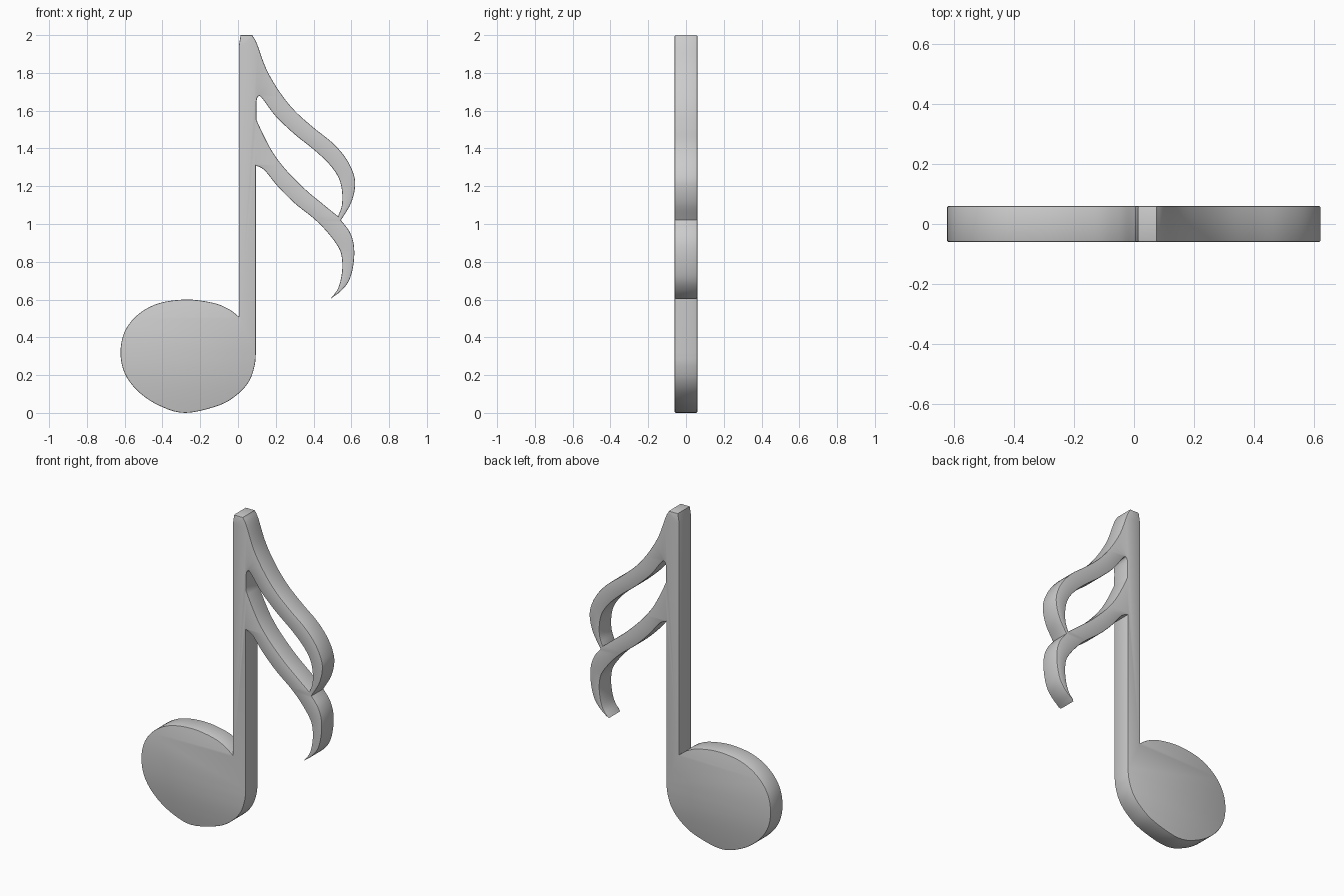
import bpy, bmesh, math
from mathutils import Vector

if "Cube" in bpy.data.objects:
    bpy.data.objects.remove(bpy.data.objects["Cube"])

HALF = 0.06      # half thickness
ROUND = 0.005    # softened rim


def smooth(points, steps=5):
    """Catmull-Rom run through the points; last point is left for the next run."""
    p = [Vector(q) for q in points]
    p = [2 * p[0] - p[1]] + p + [2 * p[-1] - p[-2]]
    out = []
    for a, b, c, d in zip(p, p[1:], p[2:], p[3:]):
        for i in range(steps):
            t = i / steps
            out.append(0.5 * (2 * b + (c - a) * t + (2 * a - 5 * b + 4 * c - d) * t ** 2
                              + (3 * b - a - 3 * c + d) * t ** 3))
    return out


# stem top and left side
stem = [Vector(q) for q in [(0.004, 0.51), (0.004, 1.94), (0.014, 2.0)]]

# outer edge of the upper flag
upper_outer = smooth([(0.075, 2.0), (0.1, 1.955), (0.15, 1.82), (0.22, 1.70), (0.30, 1.60),
                      (0.40, 1.51), (0.50, 1.43), (0.57, 1.35), (0.61, 1.27), (0.62, 1.20),
                      (0.598, 1.11), (0.545, 1.02)])

# lower flag: outer edge to the tip, then back to the stem
lower_outer = smooth([(0.545, 1.02), (0.59, 0.96), (0.613, 0.89), (0.613, 0.80),
                      (0.592, 0.71), (0.55, 0.65), (0.49, 0.604)])
lower_inner = smooth([(0.49, 0.604), (0.53, 0.66), (0.55, 0.74), (0.55, 0.82), (0.53, 0.88),
                      (0.47, 0.96), (0.40, 1.03), (0.30, 1.11), (0.21, 1.20), (0.14, 1.285),
                      (0.095, 1.31)])

# round note head, running out of the stem's right side
head = [Vector((0.095, 1.31))] + smooth(
    [(0.095, 0.32), (0.088, 0.25), (0.06, 0.17), (0.0, 0.10), (-0.1, 0.04), (-0.28, 0.0),
     (-0.42, 0.04), (-0.53, 0.115), (-0.6, 0.21), (-0.622, 0.32), (-0.6, 0.43),
     (-0.53, 0.52), (-0.42, 0.58), (-0.27, 0.60), (-0.13, 0.582), (-0.05, 0.55),
     (0.004, 0.51)])

# opening between the two flags
opening = smooth([(0.098, 1.55), (0.098, 1.65), (0.113, 1.678), (0.14, 1.65), (0.20, 1.57),
                  (0.30, 1.475), (0.40, 1.395), (0.48, 1.32), (0.53, 1.25), (0.55, 1.18),
                  (0.55, 1.10), (0.53, 1.04)])
opening += smooth([(0.53, 1.04), (0.45, 1.105), (0.36, 1.18), (0.26, 1.28), (0.19, 1.37),
                   (0.14, 1.46), (0.098, 1.55)])

# filled, extruded outline
curve = bpy.data.curves.new("music_note", 'CURVE')
curve.dimensions = '2D'
curve.fill_mode = 'BOTH'
curve.extrude = HALF - ROUND
curve.bevel_depth = ROUND
curve.bevel_resolution = 1
curve.offset = -ROUND
for loop in (stem + upper_outer + lower_outer + lower_inner + head, opening):
    spline = curve.splines.new('POLY')
    spline.points.add(len(loop) - 1)
    for pt, co in zip(spline.points, loop):
        pt.co = (co.x, co.y, 0, 1)
    spline.use_cyclic_u = True

note = bpy.data.objects.new("music_note", curve)
bpy.context.collection.objects.link(note)
note.rotation_euler.x = math.pi / 2
bpy.context.view_layer.objects.active = note
note.select_set(True)
bpy.ops.object.convert(target='MESH')
note = bpy.context.object
bpy.ops.object.transform_apply(location=False, rotation=True, scale=False)

# weld caps to sides
bm = bmesh.new()
bm.from_mesh(note.data)
bmesh.ops.remove_doubles(bm, verts=bm.verts, dist=0.0005)
bmesh.ops.recalc_face_normals(bm, faces=bm.faces)
bm.to_mesh(note.data)
bm.free()
bpy.ops.object.shade_smooth_by_angle(angle=math.radians(40))
